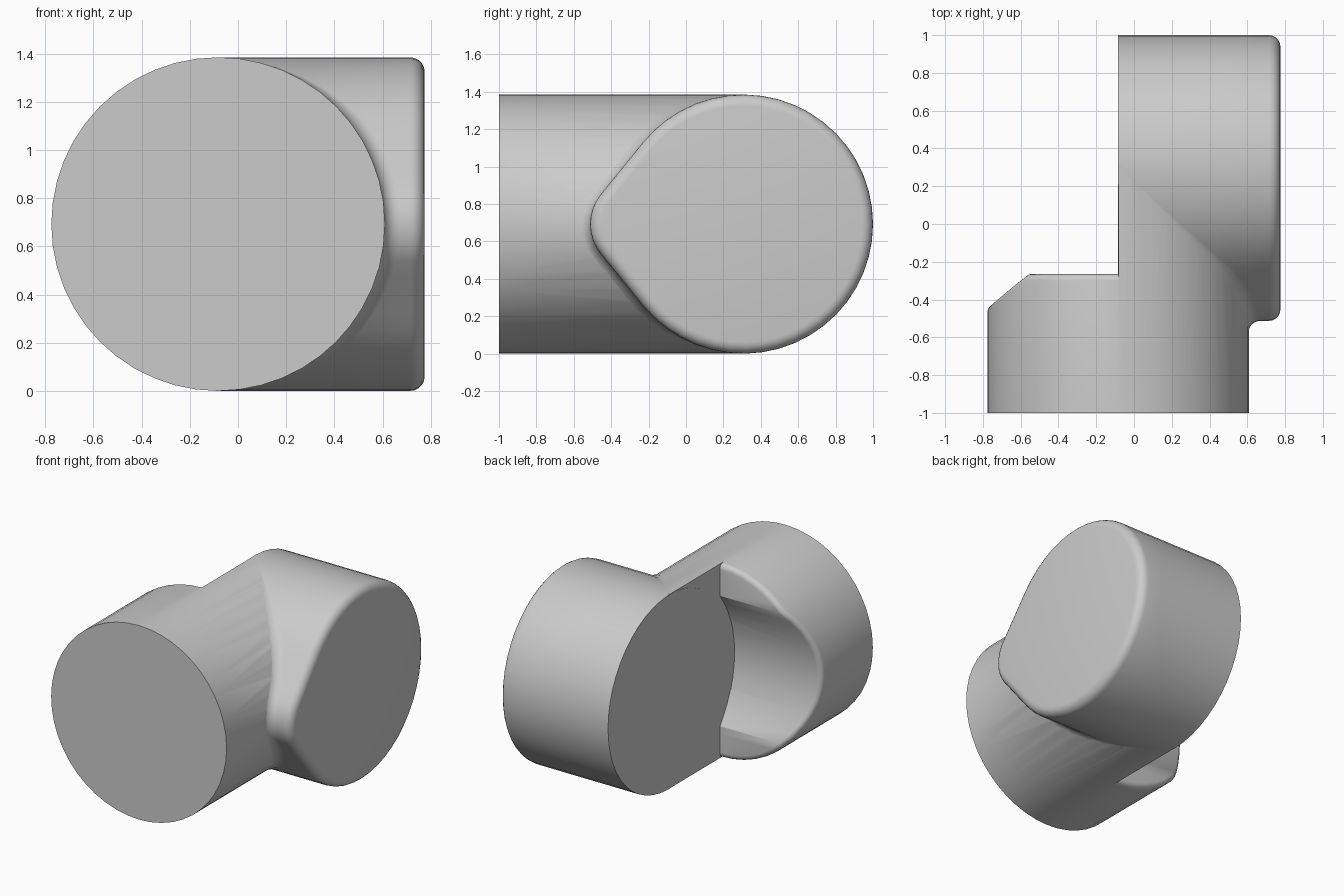
import bpy, bmesh
from math import sin, cos, pi, sqrt, radians

if "Cube" in bpy.data.objects:
    bpy.data.objects.remove(bpy.data.objects["Cube"])

R = 0.6925                      # radius of both barrels
CX, CY, CZ = -0.0825, 0.3075, R  # axes of the barrels
HALF = 24                       # segments in half a circle


def face(bm, verts):
    unique = list(dict.fromkeys(verts))
    if len(unique) > 2:
        bm.faces.new(unique)


def finish(bm, name):
    bmesh.ops.recalc_face_normals(bm, faces=bm.faces)
    mesh = bpy.data.meshes.new(name)
    bm.to_mesh(mesh)
    bm.free()
    obj = bpy.data.objects.new(name, mesh)
    bpy.context.collection.objects.link(obj)
    return obj


def saddle(dz):
    """Depth of the concave seat on the left half."""
    return min(-0.265, CY - sqrt(0.735 ** 2 - dz * dz))


def front_barrel():
    bm = bmesh.new()
    rim, steps, back = 0.035, 4, 0.304

    # Left half: side wall, rounded rim and concave seat
    paths = []
    for i in range(HALF + 1):
        a = pi * i / HALF
        s, c = (0 if i in (0, HALF) else sin(a)), cos(a)
        y_end = saddle((R - rim) * c)
        path = [bm.verts.new((CX - R * s, -1, CZ + R * c))]
        for k in range(steps + 1):
            t = pi / 2 * k / steps
            q = R - rim * (1 - cos(t))
            path.append(bm.verts.new((CX - q * s, y_end - rim * (1 - sin(t)), CZ + q * c)))
        path.append(bm.verts.new((CX, y_end, CZ + (R - rim) * c)) if s else path[-1])
        paths.append(path)
    for p, q in zip(paths, paths[1:]):
        for k in range(len(p) - 1):
            face(bm, [p[k], p[k + 1], q[k + 1], q[k]])

    # Right half: runs back into the side barrel
    top = bm.verts.new((CX, back, CZ + R))
    low = bm.verts.new((CX, back, CZ - R))
    right = [[paths[-1][0], paths[-1][1], low]]
    for i in range(1, HALF):
        a = pi * i / HALF
        right.append([bm.verts.new((CX + R * sin(a), y, CZ - R * cos(a))) for y in (-1, back)])
    right.append([paths[0][0], paths[0][1], top])
    for p, q in zip(right, right[1:]):
        face(bm, p + q[::-1])
    face(bm, [p[-1] for p in right])

    # Flat middle wall and front disc
    face(bm, [top] + paths[0][1:] + [p[-1] for p in paths[1:-1]] + paths[-1][:0:-1] + [low])
    face(bm, [p[0] for p in paths] + [p[0] for p in right[1:-1]])
    return finish(bm, "elbow_block")


def side_profile():
    """Drop-shaped section: (y, z, normal y, normal z, fillet weight)."""
    phi, tip_r, tip_d = radians(39), 0.25, 0.57
    pts = []

    def arc(cy, r, a0, a1, n, tip):
        for i in range(n + 1):
            a = a0 + (a1 - a0) * i / n
            ny, nz = -cos(a), sin(a)
            off = min(a, 2 * pi - a)
            w = 1 if tip else max(0, 1 - (off - phi) / radians(36))
            pts.append((cy + r * ny, r * nz, ny, nz, w))

    def line(p, q):
        for i in range(1, 5):
            f = i / 5
            pts.append((p[0] + (q[0] - p[0]) * f, p[1] + (q[1] - p[1]) * f, p[2], p[3], 1))

    c, s = cos(phi), sin(phi)
    tip_y = CY - tip_d
    arc(tip_y, tip_r, -phi, phi, 8, True)
    line((tip_y - tip_r * c, tip_r * s, -c, s), (CY - R * c, R * s))
    arc(CY, R, phi, 2 * pi - phi, 38, False)
    line((CY - R * c, -R * s, -c, -s), (tip_y - tip_r * c, -tip_r * s))
    return pts


def side_barrel():
    bm = bmesh.new()
    prof = side_profile()
    x0, x1, fillet, bevel = CX - 0.002, 0.775, 0.055, 0.06
    rings = [[bm.verts.new((x0, y, CZ + z)) for y, z, *_ in prof]]

    # Concave fillet following the seam with the front barrel
    for k in range(6):
        t = pi / 2 * k / 5
        ring = []
        for y, z, ny, nz, w in prof:
            e = w * fillet * (1 - sin(t))
            zz = z + e * nz
            seam = CX + sqrt(max(0, R * R - zz * zz))
            x = max(seam, -0.05) - 0.004 + w * fillet * (1 - cos(t)) + 0.002 * k
            ring.append(bm.verts.new((x, y + e * ny, CZ + zz)))
        rings.append(ring)

    # Rounded end
    for k in range(6):
        t = pi / 2 * k / 5
        e = bevel * (cos(t) - 1)
        rings.append([bm.verts.new((x1 - bevel + bevel * sin(t), y + e * ny, CZ + z + e * nz))
                      for y, z, ny, nz, w in prof])
    n = len(prof)
    for p, q in zip(rings, rings[1:]):
        for i in range(n):
            j = (i + 1) % n
            face(bm, [p[i], p[j], q[j], q[i]])
    face(bm, rings[0])
    face(bm, rings[-1])
    return finish(bm, "side_barrel")


# Join the two barrels into one solid
block = front_barrel()
side = side_barrel()
mod = block.modifiers.new("join", 'BOOLEAN')
mod.operation = 'UNION'
mod.solver = 'EXACT'
mod.object = side
bpy.context.view_layer.objects.active = block
block.select_set(True)
bpy.ops.object.modifier_apply(modifier=mod.name)
bpy.data.objects.remove(side)
bpy.ops.object.shade_smooth_by_angle(angle=radians(32))
